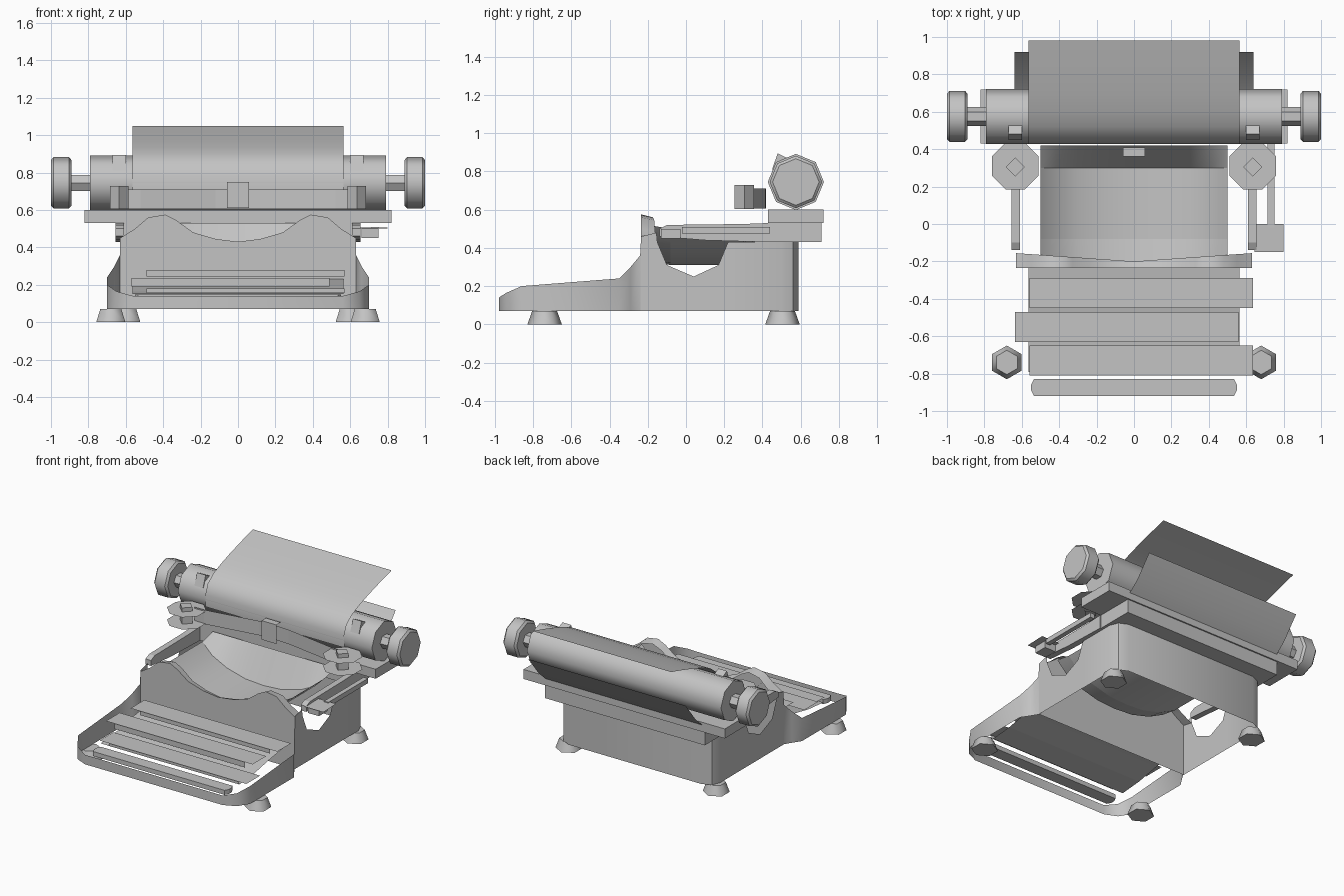
import bpy
import math

cube = bpy.data.objects.get("Cube")
if cube:
    bpy.data.objects.remove(cube, do_unlink=True)

grey = bpy.data.materials.new("plain grey")
grey.use_nodes = True
COLOUR = (0.55, 0.55, 0.55, 1)
grey.diffuse_color = COLOUR
grey.node_tree.nodes["Principled BSDF"].inputs["Base Color"].default_value = COLOUR


def finish(ob, name, angle=None):
    ob.name = name
    ob.data.name = name
    ob.data.materials.clear()
    ob.data.materials.append(grey)
    if angle:
        bpy.ops.object.select_all(action='DESELECT')
        ob.select_set(True)
        bpy.context.view_layer.objects.active = ob
        bpy.ops.object.shade_smooth_by_angle(angle=math.radians(angle))
    return ob


def mesh(name, verts, faces, angle=None):
    me = bpy.data.meshes.new(name)
    me.from_pydata(verts, [], faces)
    ob = bpy.data.objects.new(name, me)
    bpy.context.collection.objects.link(ob)
    return finish(ob, name, angle)


def ribbon(name, low, high, angle=None):
    """Strip of quads between two rows of points."""
    n = len(low)
    faces = [(i, i + 1, n + i + 1, n + i) for i in range(n - 1)]
    return mesh(name, low + high, faces, angle)


def sheet(name, path, x0, x1, angle=None):
    """Thin sheet following a (y, z) path across x."""
    return ribbon(name, [(x1, y, z) for y, z in path], [(x0, y, z) for y, z in path], angle)


def prism(name, path, x0, x1):
    """Closed (y, z) outline extruded across x."""
    n = len(path)
    verts = [(x0, y, z) for y, z in path] + [(x1, y, z) for y, z in path]
    faces = [(i, (i + 1) % n, n + (i + 1) % n, n + i) for i in range(n)]
    faces += [tuple(reversed(range(n))), tuple(range(n, 2 * n))]
    return mesh(name, verts, faces)


def box(name, x0, x1, y0, y1, z0, z1):
    return prism(name, [(y0, z0), (y1, z0), (y1, z1), (y0, z1)], x0, x1)


def mirrored(half):
    return [(-p[0], *p[1:]) for p in reversed(half) if p[0] > 0] + half


def rod(name, x0, x1, y, z, r, sides=8, bevel=0):
    """Cylinder lying along x."""
    bpy.ops.mesh.primitive_cylinder_add(vertices=sides, radius=r, depth=x1 - x0,
                                        location=((x0 + x1) / 2, y, z),
                                        rotation=(0, math.pi / 2, 0))
    ob = bpy.context.object
    if bevel:
        mod = ob.modifiers.new("rounding", 'BEVEL')
        mod.width = bevel
        mod.segments = 1
        mod.limit_method = 'ANGLE'
        mod.angle_limit = math.radians(60)
    return finish(ob, name, 50)


def disc(name, x, y, z, r, sides, turn=0):
    ring = [(x + r * math.cos(turn + math.tau * i / sides),
             y + r * math.sin(turn + math.tau * i / sides), z) for i in range(sides)]
    return mesh(name, ring, [tuple(range(sides))])


# Base wall: thin band running round the whole machine (x, y, top height)
half = [(0, -.98, .14), (.56, -.98, .14), (.65, -.94, .165), (.7, -.86, .2),
        (.7, -.35, .24), (.66, -.29, .3), (.63, -.24, .36), (.63, -.235, .46),
        (.63, -.155, .48), (.63, -.15, .43), (.63, -.1, .31), (.63, .04, .25),
        (.63, .17, .31), (.63, .22, .43), (.63, .5, .43), (.605, .56, .43),
        (.54, .59, .43), (0, .59, .43)]
for side, s in (("left", 1), ("right", -1)):
    ribbon(side + "_base_wall", [(s * x, y, .07) for x, y, z in half][::s],
           [(s * x, y, z) for x, y, z in half][::s], 35)

# Front panel with two lobes and a folded lip, widest at its ends
lobes = mirrored([(0, .43), (.12, .445), (.24, .48), (.33, .545), (.39, .575),
                  (.48, .56), (.55, .5), (.63, .45)])
ribbon("front_panel", [(x, -.235, .07) for x, z in lobes],
       [(x, -.235, z) for x, z in lobes])
ribbon("front_panel_lip", [(x, -.235, z) for x, z in lobes],
       [(x, -.2 + .07 * abs(x), z - .015) for x, z in lobes], 50)

# Type basket: a trough curved across x, with a low front apron and a raised back
trough = mirrored([(0, .31), (.15, .32), (.3, .36), (.42, .42), (.5, .5)])
ribbon("basket_trough", [(x, -.08, z) for x, z in trough],
       [(x, .3, z) for x, z in trough], 50)
ribbon("basket_apron", [(x, -.2, z + .02) for x, z in trough],
       [(x, -.08, z) for x, z in trough], 50)
ribbon("basket_back", [(x, .3, z) for x, z in trough],
       [(x, .42, .53) for x, z in trough], 50)

# Rails carrying the carriage
for s in (-1, 1):
    a, b = sorted((s * .61, s * .655))
    prism("side_rail", [(-.14, .46), (.1, .44), (.43, .43), (.43, .53), (.3, .525),
                        (-.1, .52), (-.14, .5)], a, b)
box("rear_rail", -.65, .65, .43, .71, .43, .53)
box("carriage_plate", -.82, .82, .43, .72, .53, .6)

# Platen, shafts and knobs
rod("platen", -.79, .79, .575, .745, .147)
for s in (-1, 1):
    a, b = sorted((s * .79, s * .9))
    rod("knob_shaft", a, b, .575, .745, .05, 6)
    a, b = sorted((s * .89, s))
    rod("knob", a, b, .575, .745, .137, 8, .014)
    a, b = sorted((s * .6, s * .67))
    prism("paper_clip", [(.45, .81), (.54, .84), (.53, .87), (.48, .895)], a, b)

# Paper and the tray behind it
sheet("paper", [(.43, .69), (.428, .78), (.455, .85), (.52, .9), (.6, .935),
                (.7, .97), (.85, 1.015), (.98, 1.05)], -.565, .565, 50)
sheet("paper_tray", [(.72, .58), (.8, .65), (.92, .8)], -.64, .64, 50)

# Ribbon spools: octagonal discs on square hubs
for s in (-1, 1):
    x = s * .635
    for z in (.61, .7):
        disc("spool_disc", x, .31, z, .135, 8, math.pi / 8)
    bpy.ops.mesh.primitive_cylinder_add(vertices=4, radius=.05, depth=.125,
                                        location=(x, .305, .667))
    finish(bpy.context.object, "spool_hub")

# Ribbon strip and its thin centre guide
strip = mirrored([(0, .42), (.12, .415), (.52, .35), (.6, .35)])
ribbon("ink_ribbon", [(x, y, .605) for x, y in strip],
       [(x, y, .71) for x, y in strip])
sheet("ribbon_guide", [(.36, .61), (.36, .75), (.41, .75)], -.06, .06)

# Key rows: flat plates with a narrower riser below each, on a sloping bed
rows = [(-.45, .28, 1, .035), (-.63, .235, -1, .045), (-.81, .18, 1, .025)]
for y, z, s, drop in rows:
    a, b = sorted((-s * .56, s * .635))
    sheet("key_row", [(y, z), (y + .16, z)], a, b)
    a, b = sorted((-s * .49, s * .57))
    sheet("key_row_riser", [(y + .01, z - drop), (y + .01, z)], a, b)
sheet("key_bed", [(-.79, .15), (-.62, .165), (-.44, .2), (-.236, .23)], -.565, .565)

# Space bar with chamfered ends
bar = mirrored([(.535, -.92), (.55, -.89), (.55, -.86), (.535, -.83)])
n = len(bar)
mesh("space_bar", [(x, y, .115) for x, y in bar] + [(x, y, .148) for x, y in bar],
     [tuple(reversed(range(n))), tuple(range(n, 2 * n))]
     + [(i, (i + 1) % n, n + (i + 1) % n, n + i) for i in range(n)])

# Return lever on the left side
box("lever_rod", .715, .75, -.02, .44, .475, .51)
sheet("lever_pad", [(-.15, .5), (0, .505)], .645, .8)
box("lever_block", .66, .75, -.13, -.03, .45, .5)

# Hexagonal feet
for x, y in ((.68, -.74), (.6, .505)):
    for s in (-1, 1):
        bpy.ops.mesh.primitive_cone_add(vertices=6, radius1=.09, radius2=.065, depth=.07,
                                        location=(s * x, y, .035))
        finish(bpy.context.object, "foot", 65)
